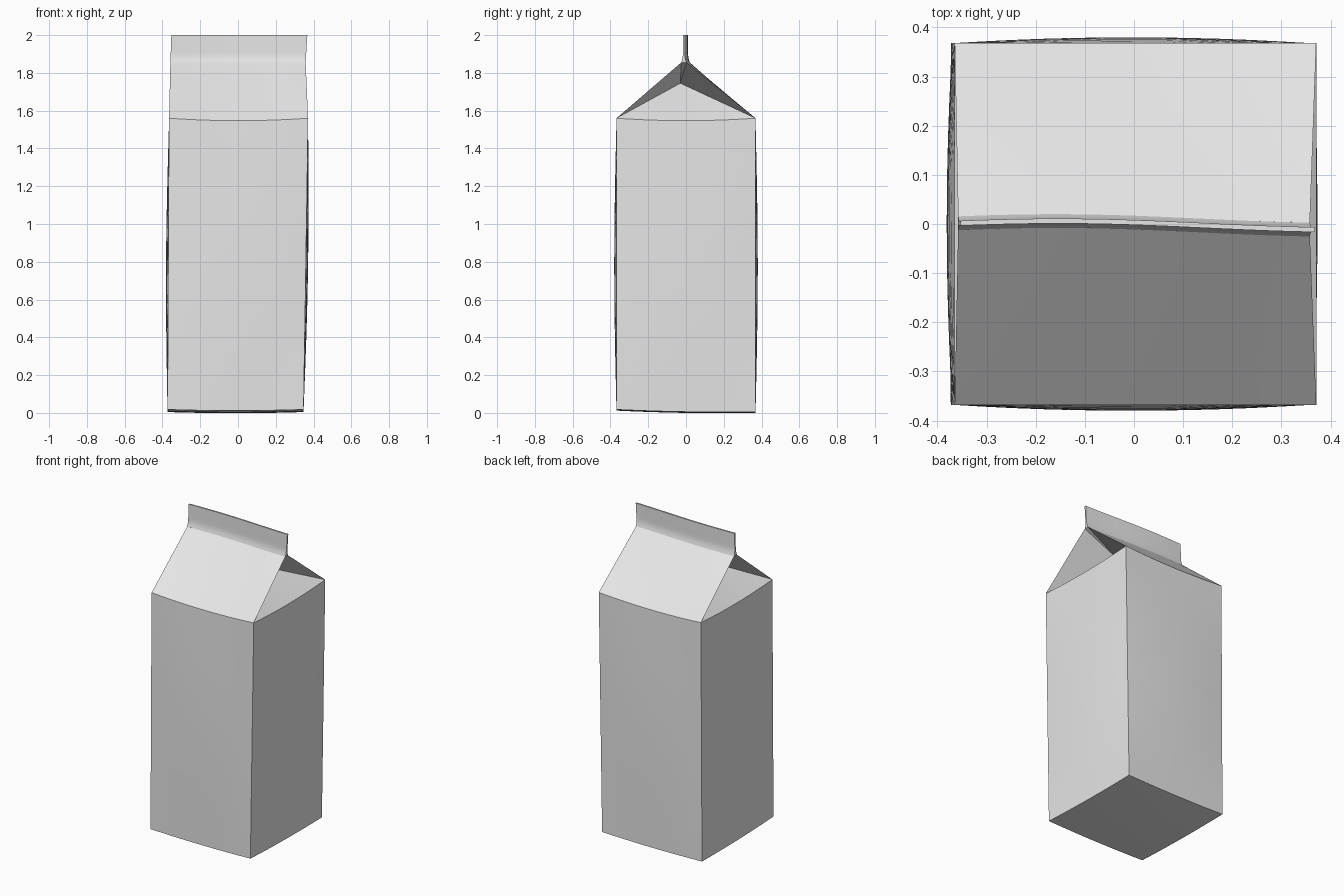
import bpy, bmesh, math
from mathutils import Vector

cube = bpy.data.objects.get("Cube")
if cube:
    bpy.data.objects.remove(cube, do_unlink=True)

card = bpy.data.materials.new("plain white card")
card.use_nodes = True
card.diffuse_color = (0.8, 0.8, 0.8, 1)
card.node_tree.nodes["Principled BSDF"].inputs["Base Color"].default_value = (0.8, 0.8, 0.8, 1)

SHOULDER, RIDGE, TOP = 1.56, 1.855, 2.0
N = 12


def build(name, sheets, angle=25):
    """Make one object from grids (function of u, v in 0..1, columns, rows), welded together."""
    bm = bmesh.new()
    for f, nu, nv in sheets:
        g = [[bm.verts.new(f(i / nu, j / nv)) for i in range(nu + 1)] for j in range(nv + 1)]
        for j in range(nv):
            for i in range(nu):
                bm.faces.new((g[j][i], g[j][i + 1], g[j + 1][i + 1], g[j + 1][i]))
    bmesh.ops.remove_doubles(bm, verts=bm.verts, dist=1e-4)
    bmesh.ops.dissolve_degenerate(bm, edges=bm.edges, dist=1e-5)
    bmesh.ops.recalc_face_normals(bm, faces=bm.faces)
    mesh = bpy.data.meshes.new(name)
    bm.to_mesh(mesh)
    bm.free()
    mesh.materials.append(card)
    obj = bpy.data.objects.new(name, mesh)
    bpy.context.collection.objects.link(obj)
    bpy.ops.object.select_all(action='DESELECT')
    bpy.context.view_layer.objects.active = obj
    obj.select_set(True)
    bpy.ops.object.shade_smooth_by_angle(angle=math.radians(angle))
    return obj


def wall(a, b, t):
    """Point on the slightly bulging, leaning box; a and b run -1..1, t is height 0..1."""
    puff = 0.012 * math.sin(math.pi * t)
    x = a * (0.36 + 0.008 * t + puff * (1 - b * b)) - 0.013 + 0.016 * t
    y = b * (0.368 + puff * (1 - a * a))
    sag = 0.013 * (1 - min(a * a, b * b)) * t
    base = 0.012 - 0.006 * b - 0.006 * (2 - a * a - b * b)
    return Vector((x, y, base * (1 - t) + SHOULDER * t - sag))


def wave(a):
    """Gentle sideways ripple of the sealed fin."""
    return 0.009 * math.cos((a + 0.45) * 1.9) - 0.003


def ridge(a, side):
    return Vector((a * 0.358, wave(a) + side * 0.014, RIDGE))


# Body: four walls and the base, open at the shoulder
walls = [(lambda u, v, s=s: wall(2 * u - 1, s, v), N, N) for s in (-1, 1)]
walls += [(lambda u, v, s=s: wall(s, 2 * u - 1, v), N, N) for s in (-1, 1)]
base = (lambda u, v: wall(2 * u - 1, 2 * v - 1, 0), N, N)
build("carton_body", walls + [base])

# Gable: two sloping panels and folded-in gussets at both ends
gable = []
for s in (-1, 1):
    gable.append((lambda u, v, s=s: wall(2 * u - 1, s, 1).lerp(ridge(2 * u - 1, s), v), N, 8))
    tuck = Vector((s * 0.10, -0.03, 1.745))
    gable.append((lambda u, v, s=s, p=tuck: wall(s, 2 * u - 1, 1).lerp(p, v), N, 8))
    for side in (-1, 1):
        gable.append((lambda u, v, s=s, p=tuck, d=side:
                      wall(s, d, 1).lerp(ridge(s, d), v).lerp(p, u), 6, 8))
    # closing strip beneath the ridge
    gable.append((lambda u, v, s=s, p=tuck: ridge(s, -1).lerp(ridge(s, 1), u).lerp(p, v), 1, 6))
build("gable_roof", gable)


# Fin: thin sealed strip that pinches in above the ridge
def fin(a, side, v):
    half = 0.005 + 0.009 * max(0, 1 - v * 3) ** 2
    x = a * (0.358 + 0.002 * v) + 0.007 * v
    return Vector((x, wave(a) + side * half, RIDGE + (TOP - RIDGE) * v))


strips = [(lambda u, v, s=s: fin(2 * u - 1, s, v), 2 * N, 9) for s in (-1, 1)]
strips += [(lambda u, v, s=s: fin(s, 2 * u - 1, v), 1, 9) for s in (-1, 1)]
strips.append((lambda u, v: fin(2 * u - 1, 2 * v - 1, 1), 2 * N, 1))
build("top_fin", strips, 30)
